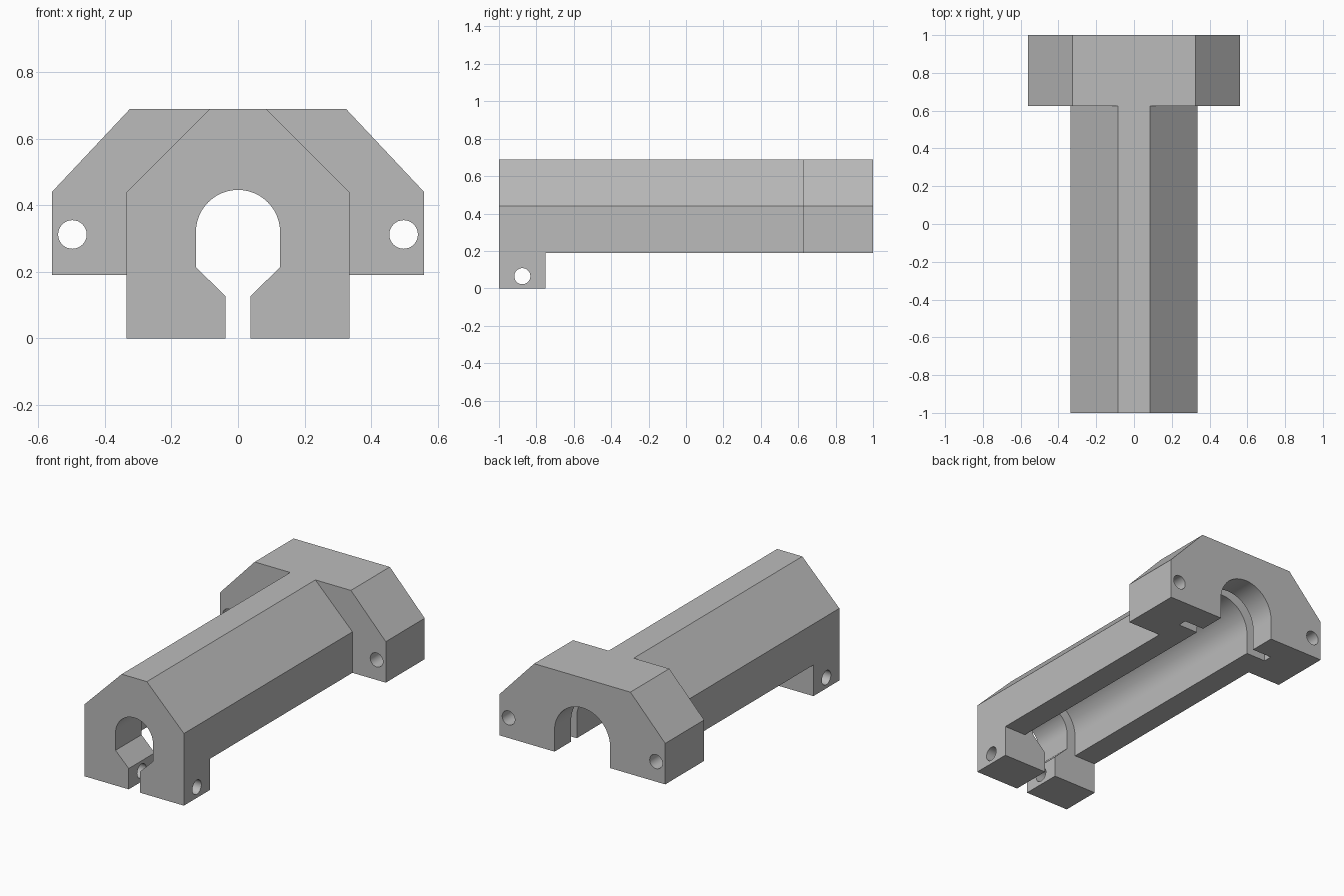
import bpy, bmesh, math
from mathutils import Matrix

if "Cube" in bpy.data.objects:
    bpy.data.objects.remove(bpy.data.objects["Cube"])

grey = bpy.data.materials.new("plain grey")
grey.use_nodes = True
grey.diffuse_color = (0.5, 0.5, 0.5, 1)
grey.node_tree.nodes["Principled BSDF"].inputs["Base Color"].default_value = (0.5, 0.5, 0.5, 1)

AXIS = 0.32      # height of the bore axis
UNDER = 0.19     # underside of barrel and flange
JAW = -0.75      # rear face of the clamp jaws


def prism(name, half, y0, y1, arch=0):
    """Extrude along y a symmetric profile, given as its +x half from bottom to top."""
    half = list(half)
    if arch:
        half += [(arch * math.cos(a), AXIS + arch * math.sin(a))
                 for a in (math.pi / 2 * i / 20 for i in range(20))]
        outline = half + [(0, AXIS + arch)]
    else:
        outline = half
    outline = outline + [(-x, z) for x, z in reversed(half)]
    bm = bmesh.new()
    face = bm.faces.new([bm.verts.new((x, y0, z)) for x, z in outline])
    ext = bmesh.ops.extrude_face_region(bm, geom=[face])["geom"]
    bmesh.ops.translate(bm, vec=(0, y1 - y0, 0),
                        verts=[g for g in ext if isinstance(g, bmesh.types.BMVert)])
    return finish(bm, name)


def rod(name, centre, axis, length, radius=0.043):
    """Cylinder for a drilled hole along the named axis."""
    bm = bmesh.new()
    turn = Matrix.Rotation(math.pi / 2, 4, axis)
    bmesh.ops.create_cone(bm, cap_ends=True, segments=32, radius1=radius, radius2=radius,
                          depth=length, matrix=Matrix.Translation(centre) @ turn)
    return finish(bm, name)


def finish(bm, name):
    bmesh.ops.recalc_face_normals(bm, faces=bm.faces)
    mesh = bpy.data.meshes.new(name)
    bm.to_mesh(mesh)
    bm.free()
    mesh.materials.append(grey)
    obj = bpy.data.objects.new(name, mesh)
    bpy.context.collection.objects.link(obj)
    return obj


def combine(target, tool, operation):
    bpy.context.view_layer.objects.active = target
    mod = target.modifiers.new(tool.name, 'BOOLEAN')
    mod.object, mod.operation, mod.solver = tool, operation, 'EXACT'
    bpy.ops.object.modifier_apply(modifier=mod.name)
    bpy.data.objects.remove(tool)


# Barrel with chamfered shoulders, and the wide rear flange
body = prism("clamp_barrel", [(0.335, 0), (0.335, 0.44), (0.085, 0.69)], -1, 1)
combine(body, prism("clearance", [(0.5, -0.1), (0.5, UNDER)], JAW, 1.2), 'DIFFERENCE')
flange = prism("rear_flange", [(0.56, UNDER), (0.56, 0.44), (0.325, 0.69)], 0.625, 1)
combine(body, flange, 'UNION')

# Long arched bore, open underneath, with a retaining groove inside the flange
combine(body, prism("bore", [(0.1875, -0.1)], JAW, 1.1, 0.1875), 'DIFFERENCE')
combine(body, prism("groove", [(0.32, -0.1)], 0.785, 0.84, 0.32), 'DIFFERENCE')

# Keyhole opening between the front jaws
keyhole = [(0.0375, -0.1), (0.0375, 0.127), (0.1265, 0.214)]
combine(body, prism("keyhole", keyhole, -1.1, JAW + 0.02, 0.1265), 'DIFFERENCE')

# Drilled holes: one across the jaws, one through each flange wing
combine(body, rod("jaw_hole", (0, -0.875, 0.065), 'Y', 1), 'DIFFERENCE')
for side in (-1, 1):
    combine(body, rod("wing_hole", (side * 0.498, 0.8, 0.3125), 'X', 0.8), 'DIFFERENCE')

# Smooth the round walls, keep the corners crisp
bpy.ops.object.select_all(action='DESELECT')
body.select_set(True)
bpy.context.view_layer.objects.active = body
bpy.ops.object.shade_smooth_by_angle(angle=math.radians(20))
